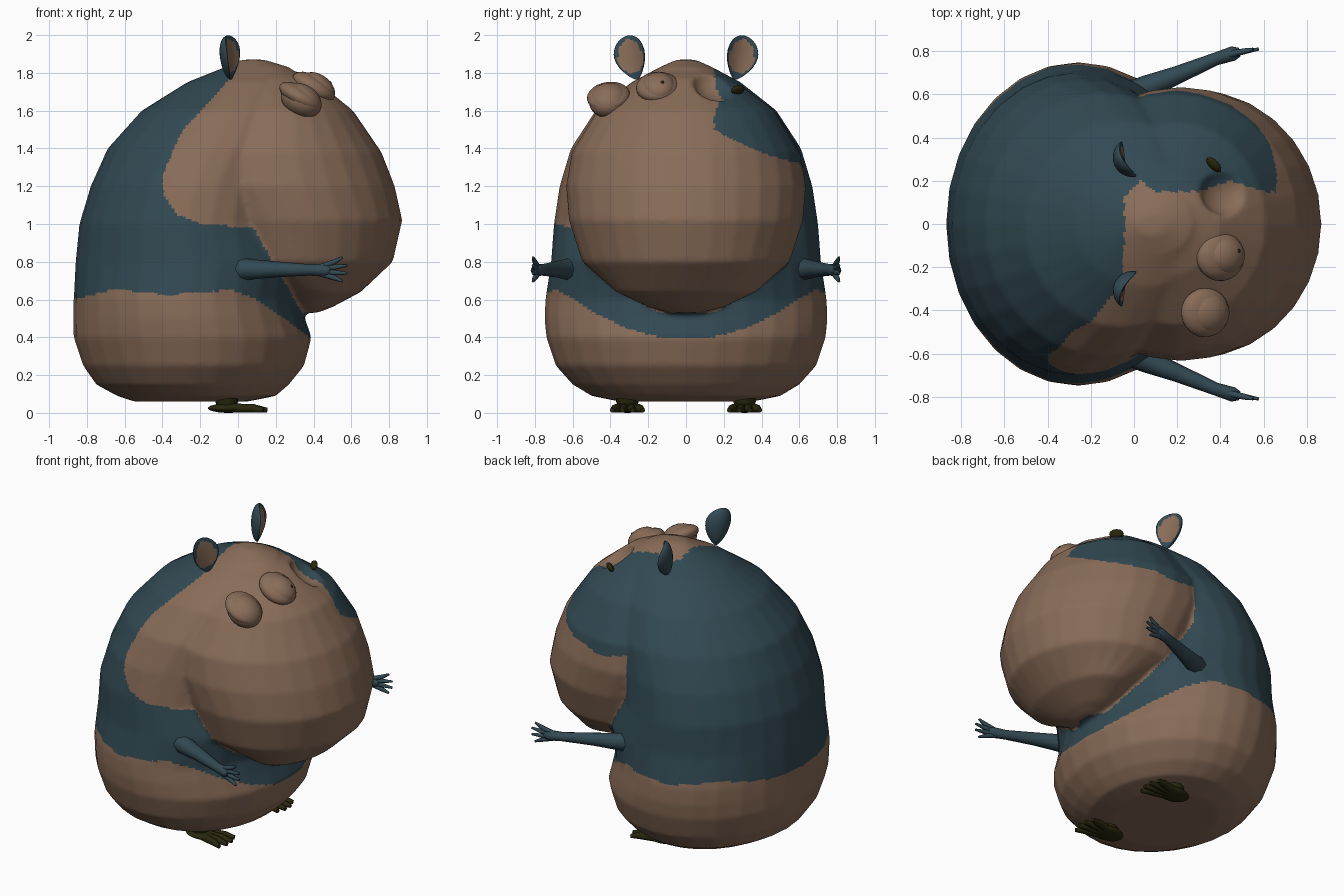
import bpy, bmesh, math
from mathutils import Vector

cube = bpy.data.objects.get("Cube")
if cube:
    bpy.data.objects.remove(cube)


def material(name, rgb):
    m = bpy.data.materials.new(name)
    m.use_nodes = True
    m.diffuse_color = (*rgb, 1)
    m.node_tree.nodes["Principled BSDF"].inputs["Base Color"].default_value = (*rgb, 1)
    return m


TAN = material("tan", (0.25, 0.15, 0.098))
TEAL = material("teal", (0.032, 0.067, 0.087))
OLIVE = material("dark_olive", (0.022, 0.02, 0.004))


def add_object(name, mesh, *mats):
    ob = bpy.data.objects.new(name, mesh)
    bpy.context.collection.objects.link(ob)
    for m in mats:
        mesh.materials.append(m)
    return ob


def lerp(table, t):
    """Piecewise linear lookup."""
    if t <= table[0][0]:
        return table[0][1]
    for (a, u), (b, v) in zip(table, table[1:]):
        if t <= b:
            return u + (v - u) * (t - a) / (b - a)
    return table[-1][1]


def loft(name, rings, sides=28):
    """Stack of ellipses given as height, back, front, half width."""
    bm = bmesh.new()
    loops = []
    for z, back, front, half in rings:
        mid, rx = (back + front) / 2, (front - back) / 2
        angles = [math.tau * i / sides for i in range(sides)]
        loops.append([bm.verts.new((mid + rx * math.cos(a), half * math.sin(a), z)) for a in angles])
    for lo, hi in zip(loops, loops[1:]):
        for i in range(sides):
            j = (i + 1) % sides
            bm.faces.new((lo[i], lo[j], hi[j], hi[i]))
    bm.faces.new(loops[0][::-1])
    bm.faces.new(loops[-1])
    mesh = bpy.data.meshes.new(name)
    bm.to_mesh(mesh)
    bm.free()
    return add_object(name, mesh)


def ellipsoid(name, centre, size, normal, *mats, segments=24):
    """Ellipsoid whose local z axis points along normal."""
    bm = bmesh.new()
    bmesh.ops.create_uvsphere(bm, u_segments=segments, v_segments=segments // 2, radius=1)
    bmesh.ops.scale(bm, vec=size, verts=bm.verts)
    mesh = bpy.data.meshes.new(name)
    bm.to_mesh(mesh)
    bm.free()
    mesh.shade_smooth()
    ob = add_object(name, mesh, *mats)
    ob.location = centre
    ob.rotation_euler = Vector(normal).to_track_quat("Z", "Y").to_euler()
    return ob


def baked(ob):
    bpy.context.view_layer.update()
    deps = bpy.context.evaluated_depsgraph_get()
    return bpy.data.meshes.new_from_object(ob.evaluated_get(deps))


def tubes(name, paths, mat):
    """Tapered round limbs; each path is a list of (x, y, z, radius)."""
    curve = bpy.data.curves.new(name, "CURVE")
    curve.dimensions = "3D"
    curve.bevel_depth = 1
    curve.bevel_resolution = 2
    curve.use_fill_caps = True
    for path in paths:
        s = curve.splines.new("POLY")
        s.points.add(len(path) - 1)
        for p, (x, y, z, r) in zip(s.points, path):
            p.co, p.radius = (x, y, z, 1), r
    temp = add_object(name + "_curve", curve)
    mesh = baked(temp)
    bpy.data.objects.remove(temp)
    mesh.materials.clear()
    mesh.shade_smooth()
    return add_object(name, mesh, mat)


# Body and big muzzle, merged into one skin with an eye socket cut out
body = loft("body", [
    (.06, -.55, .05, .35), (.09, -.64, .2, .5), (.15, -.75, .27, .6), (.25, -.82, .35, .69),
    (.4, -.87, .39, .74), (.5, -.87, .355, .75), (.6, -.87, .33, .745), (.8, -.86, .38, .715),
    (1, -.84, .3, .7), (1.2, -.78, .32, .67), (1.4, -.69, .4, .61), (1.6, -.51, .42, .48),
    (1.75, -.27, .37, .29), (1.83, -.07, .27, .14), (1.87, .02, .14, .05)])
muzzle = loft("muzzle", [
    (.53, .34, .42, .08), (.56, .28, .5, .2), (.64, .2, .65, .37), (.8, -.2, .82, .55),
    (1.02, -.3, .87, .62), (1.2, -.4, .83, .635), (1.38, -.4, .76, .605), (1.6, -.2, .61, .47),
    (1.77, -.1, .4, .24), (1.85, 0, .2, .08)])
socket = ellipsoid("socket", (.42, .15, 1.735), (.11, .125, .07), (.5, .15, .85))
for helper, mode in ((muzzle, "UNION"), (socket, "DIFFERENCE")):
    mod = body.modifiers.new(mode, "BOOLEAN")
    mod.operation, mod.object, mod.solver = mode, helper, "EXACT"
mod = body.modifiers.new("skin", "REMESH")
mod.mode, mod.voxel_size = "VOXEL", 0.015
mod = body.modifiers.new("soften", "SMOOTH")
mod.factor, mod.iterations = 0.5, 5
skin = baked(body)
body.modifiers.clear()
body.data = skin
for helper in (muzzle, socket):
    bpy.data.objects.remove(helper)

# Markings: belly line, cheek edge by height, and the teal patch on the left brow
BELLY = [(-.87, .6), (-.65, .655), (-.4, .625), (-.03, .65), (.1, .6), (.3, .46), (.39, .39)]
CHEEK = [(.53, .34), (.98, .08), (1, -.2), (1.05, -.32), (1.15, -.39), (1.25, -.4),
         (1.4, -.34), (1.5, -.29), (1.65, -.15), (1.76, -.05), (1.9, -.04)]
PATCH_SIDE = [(-.05, .12), (.03, .2), (.1, .15), (.3, .15), (.45, .2), (.6, .15)]
PATCH_LOW = [(.15, 1.5), (.2, 1.47), (.35, 1.4), (.45, 1.36), (.6, 1.32), (.64, 1.26)]


def is_tan(x, y, z):
    if z < .7 and z < lerp(BELLY, x) and x < .4:
        return True
    if z < .53:
        return False
    if y < lerp(PATCH_SIDE, x) and (y < 0 or z > 1.1):
        return x > lerp(CHEEK, z)
    return z < lerp(PATCH_LOW, y) and x > max(.02, .02 + .58 * (1.08 - z))


skin.materials.clear()
for m in (TAN, TEAL):
    skin.materials.append(m)
for f in skin.polygons:
    f.material_index = 0 if is_tan(*f.center) else 1
skin.shade_smooth()

# Eyes: one bulging low on the right, one lidded in the middle, an empty socket on the left
ellipsoid("outer_eye", (.33, -.41, 1.675), (.115, .125, .055), (.49, -.1, .87), TAN)
ellipsoid("outer_eye_cup", (.335, -.41, 1.655), (.105, .115, .085), (.49, -.1, .87), TAN)
ellipsoid("outer_pupil", (.405, -.41, 1.687), (.018, .018, .012), (.6, 0, .8), OLIVE, segments=12)
ellipsoid("middle_eyelid", (.4, -.15, 1.725), (.115, .125, .06), (.5, -.05, .86), TAN)
ellipsoid("middle_eyeball", (.425, -.145, 1.725), (.09, .1, .065), (.6, 0, .8), TAN)
ellipsoid("middle_pupil", (.485, -.125, 1.75), (.01, .01, .008), (.6, 0, .8), OLIVE, segments=12)
ellipsoid("socket_rim", (.37, .275, 1.71), (.045, .018, .03), (.4, .4, .8), OLIVE, segments=12)

for side, label in ((1, "left"), (-1, "right")):
    # Ear: teal shell with a tan hollow on the front
    bm = bmesh.new()
    bmesh.ops.create_uvsphere(bm, u_segments=24, v_segments=16, radius=1)
    for v in bm.verts:
        n = v.co.copy()
        front = .008 if n.x > 0 else .045
        taper = 1 if n.z > 0 else 1 - .45 * n.z * n.z
        v.co = (n.x * front + .03 * n.y * n.y, n.y * .088 * taper, n.z * (.1 if n.z > 0 else .14))
    for f in bm.faces:
        c = f.calc_center_median()
        f.normal_update()
        inner = (c.y / .07) ** 2 + ((c.z + .01) / .09) ** 2 < 1
        f.material_index = 1 if f.normal.x > 0 and inner else 0
    mesh = bpy.data.meshes.new(label + "_ear")
    bm.to_mesh(mesh)
    bm.free()
    mesh.shade_smooth()
    ear = add_object(label + "_ear", mesh, TEAL, TAN)
    ear.location = (-.05, side * .29, 1.9)
    ear.rotation_euler = (side * -.25, 0, side * .4)

    # Arm with four spread fingers
    paths = [[(-.03, side * .58, .765, .075), (.06, side * .635, .76, .055), (.2, side * .69, .76, .042),
              (.38, side * .765, .757, .03), (.46, side * .79, .755, .034), (.49, side * .797, .755, .02)]]
    for i in range(4):
        spread = i - 1.5
        reach = .59 - .025 * abs(spread)
        paths.append([(.44, side * .785, .755 + .012 * spread, .016),
                      (.51, side * .8, .757 + .028 * spread, .014),
                      (reach, side * .81, .76 + .042 * spread, .007)])
    tubes(label + "_arm", paths, TEAL)

    # Foot: short leg, sole and four toes
    y = side * .31
    paths = [[(-.06, y, .14, .065), (-.06, y, .06, .06), (-.06, y, .03, .05)]]
    for i in range(4):
        spread = i - 1.5
        paths.append([(-.06, y + .02 * spread, .026, .024), (.08, y + .042 * spread, .024, .023),
                      (.165 - .02 * abs(spread), y + .054 * spread, .014, .013)])
    tubes(label + "_foot", paths, OLIVE)
    ellipsoid(label + "_sole", (-.05, y, .025), (.11, .075, .025), (0, 0, 1), OLIVE)
